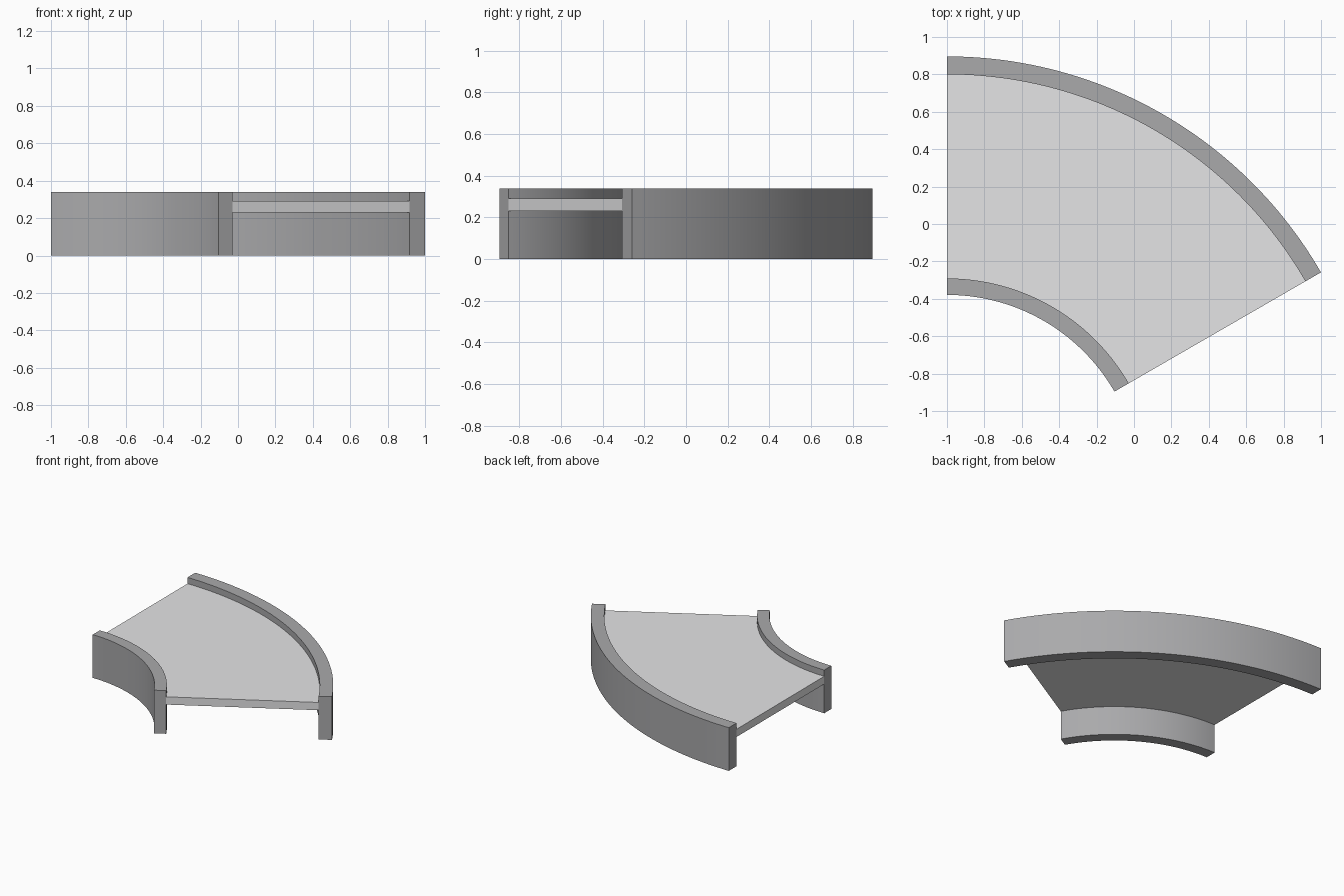
import bpy
import bmesh
from math import sin, cos, radians

if "Cube" in bpy.data.objects:
    bpy.data.objects.remove(bpy.data.objects["Cube"], do_unlink=True)

CENTRE_X, CENTRE_Y = -1.0, -1.413
SWEEP = radians(60)
STEPS = 48


def make_material(name, colour):
    mat = bpy.data.materials.new(name)
    mat.use_nodes = True
    mat.diffuse_color = colour
    mat.node_tree.nodes["Principled BSDF"].inputs["Base Color"].default_value = colour
    return mat


def arc_part(name, r_in, r_out, z_low, z_high, mat):
    """Sweep a rectangular section round the bend and cap both ends."""
    bm = bmesh.new()
    section = [(r_in, z_low), (r_out, z_low), (r_out, z_high), (r_in, z_high)]
    rings = []
    for i in range(STEPS + 1):
        a = SWEEP * i / STEPS
        rings.append([bm.verts.new((CENTRE_X + r * sin(a), CENTRE_Y + r * cos(a), z))
                      for r, z in section])
    for a, b in zip(rings, rings[1:]):
        for k in range(4):
            n = (k + 1) % 4
            bm.faces.new((a[k], a[n], b[n], b[k]))
    bm.faces.new(rings[0])
    bm.faces.new(rings[-1])
    bmesh.ops.recalc_face_normals(bm, faces=bm.faces)
    mesh = bpy.data.meshes.new(name)
    bm.to_mesh(mesh)
    bm.free()
    mesh.materials.append(mat)
    obj = bpy.data.objects.new(name, mesh)
    bpy.context.collection.objects.link(obj)
    bpy.ops.object.select_all(action="DESELECT")
    obj.select_set(True)
    bpy.context.view_layer.objects.active = obj
    bpy.ops.object.shade_smooth_by_angle(angle=radians(30))
    return obj


wall_grey = make_material("wall grey", (0.40, 0.40, 0.41, 1))
deck_grey = make_material("deck light grey", (0.78, 0.78, 0.79, 1))

# Side walls of the bend
arc_part("inner_wall", 1.034, 1.122, 0, 0.34, wall_grey)
arc_part("outer_wall", 2.213, 2.309, 0, 0.34, wall_grey)

# Raised deck between the walls
arc_part("deck", 1.122, 2.213, 0.23, 0.291, deck_grey)
